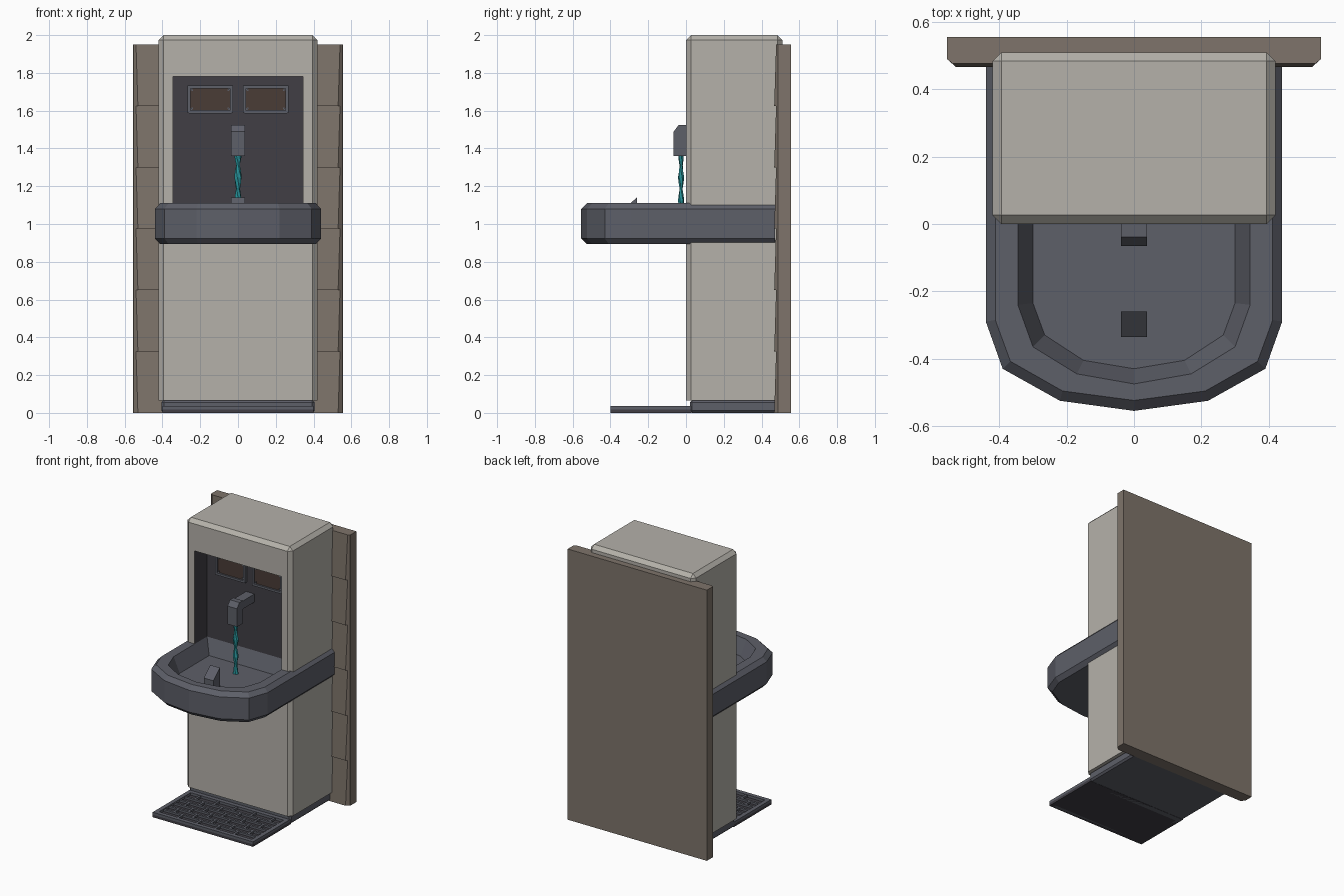
import bpy, bmesh, math
from mathutils import Vector

if "Cube" in bpy.data.objects:
    bpy.data.objects.remove(bpy.data.objects["Cube"], do_unlink=True)


def material(name, *rgb):
    m = bpy.data.materials.new(name)
    m.use_nodes = True
    m.diffuse_color = (*rgb, 1)
    m.node_tree.nodes["Principled BSDF"].inputs["Base Color"].default_value = (*rgb, 1)
    return m


STONE = material("pale_stone", 0.46, 0.44, 0.40)
METAL = material("blue_grey_metal", 0.11, 0.115, 0.14)
DARK = material("dark_recess", 0.052, 0.049, 0.06)
BROWN = material("brown_plate", 0.068, 0.045, 0.037)
WALL = material("taupe_wall", 0.21, 0.175, 0.145)
WATER = material("teal_water", 0.02, 0.30, 0.33)


def finish(name, bm, *mats):
    bmesh.ops.recalc_face_normals(bm, faces=bm.faces)
    mesh = bpy.data.meshes.new(name)
    bm.to_mesh(mesh)
    bm.free()
    for m in mats:
        mesh.materials.append(m)
    obj = bpy.data.objects.new(name, mesh)
    bpy.context.collection.objects.link(obj)
    return obj


def box_mesh(lo, hi, bevel=0):
    bm = bmesh.new()
    bmesh.ops.create_cube(bm, size=1)
    lo, hi = Vector(lo), Vector(hi)
    for v in bm.verts:
        v.co = (lo + hi) / 2 + v.co * (hi - lo)
    if bevel:
        bmesh.ops.bevel(bm, geom=bm.edges[:], offset=bevel, segments=1, affect="EDGES")
    return bm


def box(name, lo, hi, mat, bevel=0):
    return finish(name, box_mesh(lo, hi, bevel), mat)


def loft(name, rings, mat):
    """Skin a list of equal-length rings and cap both ends."""
    bm = bmesh.new()
    loops = [[bm.verts.new(p) for p in ring] for ring in rings]
    n = len(loops[0])
    for a, b in zip(loops, loops[1:]):
        for i in range(n):
            j = (i + 1) % n
            bm.faces.new((a[i], a[j], b[j], b[i]))
    bm.faces.new(loops[0])
    bm.faces.new(loops[-1])
    return finish(name, bm, mat)


def mirrored(half, z):
    """Half outline ending on the centre line -> full ring at height z."""
    full = half + [(-x, y) for x, y in reversed(half) if x > 0]
    return [(x, y, z) for x, y in full]


# Column with a recessed niche in its front
bm = box_mesh((-0.42, 0, 0.065), (0.42, 0.51, 2.0))
edges = [e for e in bm.edges
         if abs(e.verts[0].co.z - e.verts[1].co.z) > 1 or e.verts[0].co.z + e.verts[1].co.z > 3]
bmesh.ops.bevel(bm, geom=edges, offset=0.026, segments=1, affect="EDGES")
bm.normal_update()
front = min(bm.faces, key=lambda f: f.normal.y)
bmesh.ops.inset_individual(bm, faces=[front], thickness=0.03)
for v in front.verts:
    v.co = (math.copysign(0.345, v.co.x), 0, 1.78 if v.co.z > 1 else 0.98)
back = bmesh.ops.extrude_discrete_faces(bm, faces=[front])["faces"][0]
for v in back.verts:
    v.co.y = 0.14
for f in bm.faces:
    c = f.calc_center_median()
    if 0.03 < c.y < 0.2 and abs(c.x) < 0.36 and 0.9 < c.z < 1.9:
        f.material_index = 1
finish("column", bm, STONE, DARK)

# Plinth under the column
box("plinth", (-0.405, 0.02, 0), (0.405, 0.48, 0.067), METAL, 0.012)

# Floor drain: tray, rim and staggered bars
box("drain_tray", (-0.4, -0.4, 0), (0.4, 0.03, 0.018), DARK)
for s in (-1, 1):
    box("drain_side_rim", (s * 0.385 - 0.015, -0.4, 0), (s * 0.385 + 0.015, 0.03, 0.036), METAL)
box("drain_front_rim", (-0.37, -0.4, 0), (0.37, -0.37, 0.036), METAL)
box("drain_back_rim", (-0.37, -0.01, 0), (0.37, 0.03, 0.036), METAL)
ROWS, COLS = 6, 5
row_h, col_w = 0.36 / ROWS, 0.74 / COLS
for r in range(ROWS):
    y = -0.37 + r * row_h
    if r:
        box("drain_long_bar", (-0.37, y - 0.008, 0.01), (0.37, y + 0.008, 0.033), METAL)
    for c in range(COLS):
        x = -0.37 + (c + (0.5 if r % 2 else 0)) * col_w
        if x > -0.36:
            box("drain_cross_bar", (x - 0.008, y, 0.01), (x + 0.008, y + row_h, 0.033), METAL)

# Basin: faceted outer shell with a sunken bowl
outer = [(0.44, 0.47), (0.44, -0.29), (0.39, -0.43), (0.22, -0.525), (0, -0.555)]
edge = [(0.412, 0.47), (0.412, -0.285), (0.367, -0.408), (0.212, -0.496), (0, -0.524)]
rim = [(0.345, 0.14), (0.345, -0.24), (0.3, -0.365), (0.17, -0.445), (0, -0.475)]
floor = [(0.3, 0.1), (0.3, -0.235), (0.265, -0.33), (0.15, -0.405), (0, -0.43)]
loft("basin", [mirrored(edge, 0.893), mirrored(outer, 0.923), mirrored(outer, 1.08),
               mirrored(edge, 1.11), mirrored(rim, 1.11), mirrored(floor, 1.0)], METAL)


def side_profile(name, points, half_width, mat):
    """Extrude a (y, z) outline across x."""
    return loft(name, [[(s * half_width, y, z) for y, z in points] for s in (-1, 1)], mat)


# Sloped block in the bowl
side_profile("bowl_block", [(-0.335, 0.99), (-0.335, 1.075), (-0.26, 1.14), (-0.26, 0.99)],
             0.038, METAL)

# Spout head and arm
side_profile("spout_head", [(-0.065, 1.36), (-0.065, 1.49), (-0.038, 1.525), (0, 1.525), (0, 1.36)],
             0.038, METAL)
box("spout_arm", (-0.034, -0.01, 1.46), (0.034, 0.145, 1.518), METAL)

# Twisting water stream
rings = []
for k in range(13):
    t = k / 12
    r = 0.016 + 0.005 * math.cos(k * math.pi / 2)
    rings.append([(r * math.cos(a), -0.026 + 0.8 * r * math.sin(a), 1.37 - 0.37 * t)
                  for a in (i * math.tau / 6 + k * 0.35 for i in range(6))])
loft("water_stream", rings, WATER)

# Framed plates with rivets on the niche wall
for cx in (-0.147, 0.147):
    cz, hx, hz, cut = 1.66, 0.106, 0.057, 0.014
    for s in (-1, 1):
        box("frame_upright", (cx + s * 0.112 - 0.008, 0.118, 1.587),
            (cx + s * 0.112 + 0.008, 0.142, 1.733), METAL)
        box("frame_rail", (cx - 0.112, 0.118, cz + s * 0.066 - 0.008),
            (cx + 0.112, 0.142, cz + s * 0.066 + 0.008), METAL)
    box("frame_backing", (cx - 0.11, 0.134, cz - 0.065), (cx + 0.11, 0.142, cz + 0.065), METAL)
    corners = [(hx, hz - cut), (hx - cut, hz)]
    ring = corners + [(-x, z) for x, z in reversed(corners)]
    ring += [(-x, -z) for x, z in ring]
    loft("brown_plate", [[(cx + x, y, cz + z) for x, z in ring] for y in (0.128, 0.135)], BROWN)
    for sx in (-1, 1):
        for sz in (-1, 1):
            x, z = cx + sx * 0.095, cz + sz * 0.047
            box("plate_rivet", (x - 0.004, 0.124, z - 0.004), (x + 0.004, 0.13, z + 0.004), METAL)

# Back wall slab and its overlapping front courses
box("wall_slab", (-0.555, 0.488, 0), (0.555, 0.555, 1.95), WALL)
COURSES = 6
step = 1.95 / COURSES
for i in range(COURSES):
    def course(z, x, y):
        return [(-0.555, 0.49, z), (-x, y, z), (x, y, z), (0.555, 0.49, z)]
    loft("wall_course", [course(i * step, 0.53, 0.467), course((i + 1) * step, 0.54, 0.477)], WALL)
